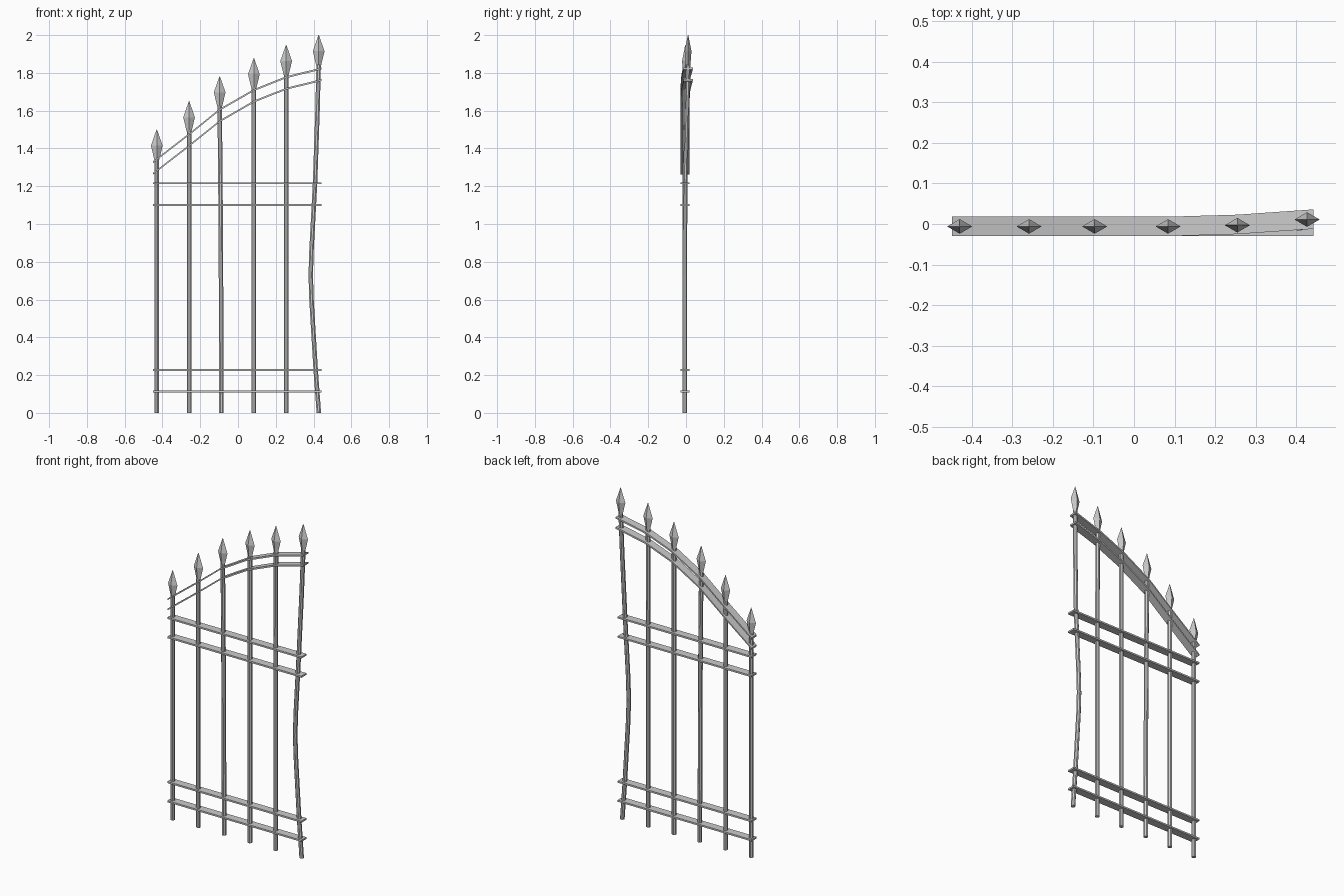
import bpy, bmesh
from math import cos, sin, pi

if "Cube" in bpy.data.objects:
    bpy.data.objects.remove(bpy.data.objects["Cube"])


def loft(name, rings):
    # Skin a list of equal-length closed rings and cap both ends
    bm = bmesh.new()
    vs = [[bm.verts.new(p) for p in r] for r in rings]
    n = len(rings[0])
    for a, b in zip(vs, vs[1:]):
        for i in range(n):
            bm.faces.new((a[i], a[(i + 1) % n], b[(i + 1) % n], b[i]))
    bm.faces.new(vs[0])
    bm.faces.new(vs[-1])
    bmesh.ops.recalc_face_normals(bm, faces=bm.faces)
    me = bpy.data.meshes.new(name)
    bm.to_mesh(me)
    bm.free()
    ob = bpy.data.objects.new(name, me)
    bpy.context.collection.objects.link(ob)
    return ob


def ring(x, y, z, rx, ry, n, turn=0.0):
    return [(x + rx * cos(2 * pi * i / n + turn),
             y + ry * sin(2 * pi * i / n + turn), z) for i in range(n)]


def rail(name, path, t=0.005, d=0.024):
    # Flat strip following (x, y, z) points
    loft(name, [[(x, y - d, z - t), (x, y + d, z - t),
                 (x, y + d, z + t), (x, y - d, z + t)] for x, y, z in path])


Y = -0.006
HEAD = 0.155

# Post centre lines, bottom to shoulder, and the spear tip heights
tips = [1.50, 1.65, 1.782, 1.878, 1.948, 2.0]
tops = [(-0.43, Y), (-0.259, Y), (-0.097, Y), (0.084, Y), (0.255, -0.003), (0.427, 0.011)]
paths = []
for (x, y), tip in zip(tops, tips):
    paths.append([(x, Y, 0), (x, Y, 1.2), (x, y, tip - HEAD)])
# Slightly leaning third post and the buckled end post
paths[2] = [(-0.088, Y, 0), (-0.09, Y, 0.7), (-0.093, Y, 1.2), (-0.097, Y, tips[2] - HEAD)]
paths[5] = [(0.428, Y, 0), (0.411, Y, 0.23), (0.389, Y, 0.6), (0.385, Y, 0.73),
            (0.389, Y, 0.86), (0.408, -0.004, 1.22), (0.421, 0.005, 1.6),
            (0.427, 0.011, tips[5] - HEAD)]

for i, (path, tip, (x, y)) in enumerate(zip(paths, tips, tops), 1):
    loft(f"post_{i}", [ring(*p, 0.0128, 0.0128, 8, pi / 8) for p in path])
    # Four-sided spearhead
    loft(f"spearhead_{i}", [ring(x, y, tip - HEAD - 0.005, 0.013, 0.012, 4),
                            ring(x, y, tip - 0.085, 0.031, 0.018, 4),
                            ring(x, y, tip, 0.0012, 0.0012, 4)])

# Straight rails
for i, z in enumerate((0.113, 0.228, 1.10, 1.216), 1):
    rail(f"straight_rail_{i}", [(-0.449, Y, z), (0.443, Y, z)])

# Arched top rails, bent backwards at the tall end
arch = [(-0.449, Y, 1.328), (-0.259, Y, 1.475), (-0.097, Y, 1.605),
        (0.084, Y, 1.709), (0.255, -0.001, 1.777), (0.443, 0.012, 1.823)]
for name, drop in (("upper_arch_rail", 0), ("lower_arch_rail", 0.061)):
    rail(name, [(x, y, z - drop) for x, y, z in arch])
